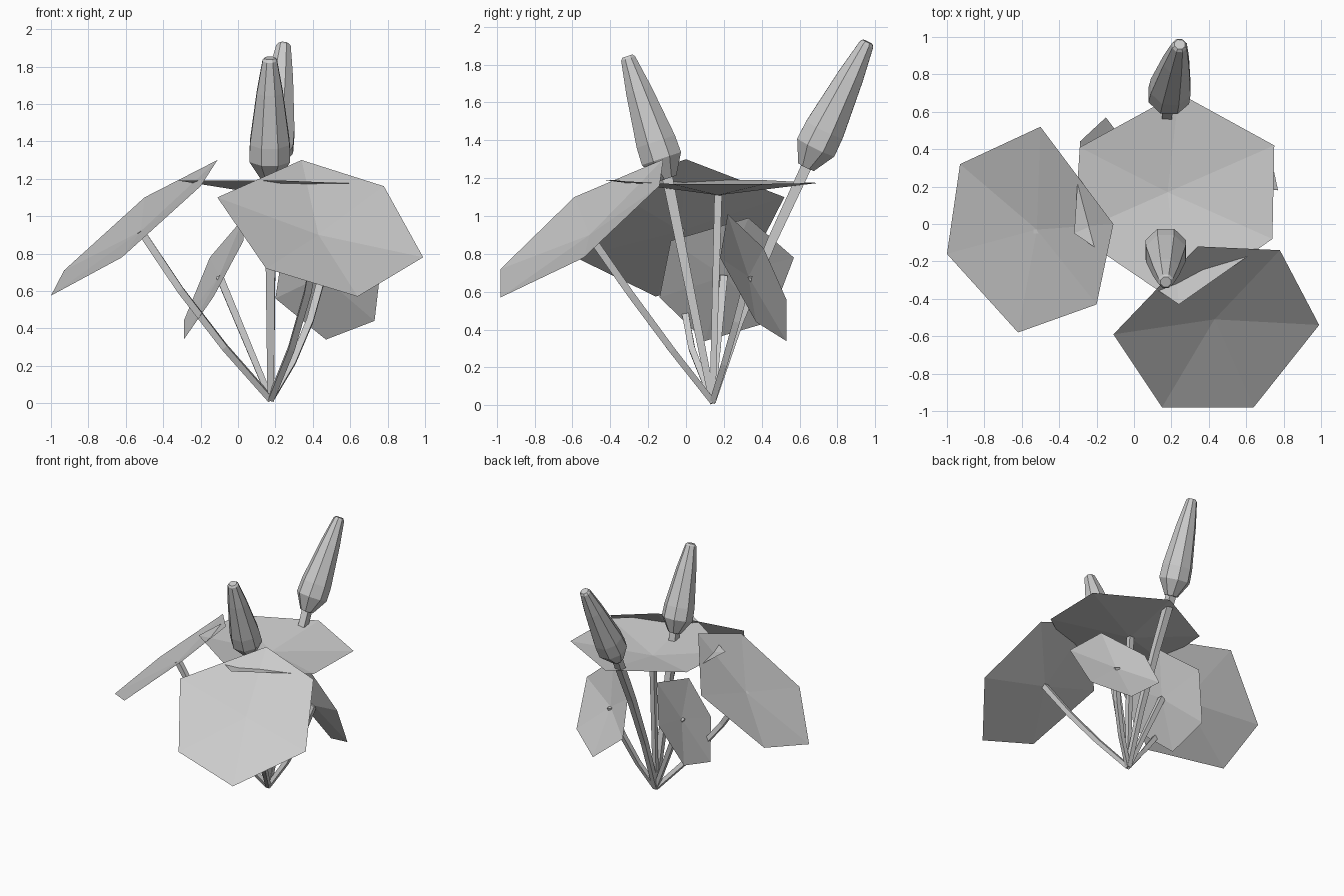
import bpy, bmesh, math
from mathutils import Vector

if "Cube" in bpy.data.objects:
    bpy.data.objects.remove(bpy.data.objects["Cube"])

BASE = Vector((0.175, 0.14, 0.02))


def add_mesh(name, bm):
    mesh = bpy.data.meshes.new(name)
    bm.to_mesh(mesh)
    bm.free()
    obj = bpy.data.objects.new(name, mesh)
    bpy.context.collection.objects.link(obj)


def tube(name, points, radii, sides):
    """Flat-faced closed tube through points with a radius at each."""
    bm = bmesh.new()
    rings = []
    for i, p in enumerate(points):
        d = (points[min(i + 1, len(points) - 1)] - points[max(i - 1, 0)]).normalized()
        u = Vector((1, 0, 0))
        u = (u - d * u.dot(d)).normalized()
        v = d.cross(u)
        ring = []
        for k in range(sides):
            a = 2 * math.pi * (k + 0.5) / sides
            ring.append(bm.verts.new(p + (u * math.cos(a) + v * math.sin(a)) * radii[i]))
        rings.append(ring)
    for a, b in zip(rings, rings[1:]):
        for k in range(sides):
            n = (k + 1) % sides
            bm.faces.new((a[k], a[n], b[n], b[k]))
    bm.faces.new(rings[0][::-1])
    bm.faces.new(rings[-1])
    add_mesh(name, bm)


def stem(name, end, bow, r0, r1):
    end, bow = Vector(end), Vector(bow)
    pts = [BASE.lerp(end, t) + bow * (4 * t * (1 - t)) for t in (0, 0.33, 0.67, 1)]
    tube(name, pts, [r0 + (r1 - r0) * t for t in (0, 0.33, 0.67, 1)], 4)


def leaf(name, center, rim, bow):
    """Six-sided shallow dish leaf on its own stem."""
    bm = bmesh.new()
    c = bm.verts.new(center)
    vs = [bm.verts.new(p) for p in rim]
    for i in range(len(vs)):
        bm.faces.new((c, vs[i], vs[(i + 1) % len(vs)]))
    bm.normal_update()
    if sum(f.normal.z for f in bm.faces) < 0:
        bmesh.ops.reverse_faces(bm, faces=bm.faces[:])
    add_mesh(name, bm)
    stem(name + "_stem", center, bow, 0.022, 0.028)


def bud(name, bottom, tip, bow):
    """Tapered closed flower bud on a stem."""
    bottom, tip = Vector(bottom), Vector(tip)
    stem(name + "_stem", bottom.lerp(tip, 0.03), bow, 0.025, 0.04)
    tube(name, [bottom.lerp(tip, t) for t in (0, 0.16, 0.3, 0.72, 0.98, 1)],
         [0.05, 0.118, 0.115, 0.075, 0.042, 0.03], 8)


# Leaves
leaf("front_leaf", (0.43, -0.51, 0.90),
     [(-0.11, -0.59, 1.10), (0.34, -0.12, 1.30), (0.78, -0.14, 1.16),
      (0.99, -0.54, 0.78), (0.64, -0.98, 0.57), (0.15, -0.98, 0.72)], (0.03, 0, -0.02))
leaf("top_leaf", (0.18, 0.17, 1.11),
     [(-0.29, 0.41, 1.19), (0.24, 0.70, 1.175), (0.75, 0.42, 1.17),
      (0.74, -0.08, 1.17), (0.24, -0.43, 1.19), (-0.32, -0.05, 1.19)], (0, 0, 0))
leaf("left_leaf", (-0.52, -0.03, 0.92),
     [(-0.11, 0.0, 1.30), (-0.50, 0.52, 1.10), (-0.93, 0.32, 0.71),
      (-1.0, -0.16, 0.575), (-0.62, -0.58, 0.78), (-0.20, -0.43, 1.16)], (-0.02, -0.06, -0.02))
leaf("small_back_left_leaf", (-0.10, 0.20, 0.68),
     [(-0.29, 0.10, 0.34), (-0.29, 0.44, 0.44), (-0.15, 0.57, 0.78),
      (0.03, 0.33, 0.99), (0.03, -0.08, 0.87), (-0.13, -0.14, 0.57)], (0, 0, 0))
leaf("small_back_right_leaf", (0.45, 0.33, 0.68),
     [(0.47, 0.53, 0.34), (0.73, 0.37, 0.44), (0.77, 0.18, 0.78),
      (0.50, 0.22, 1.01), (0.24, 0.41, 0.83), (0.20, 0.53, 0.56)], (0.03, 0, -0.02))

# Flower buds
bud("front_bud", (0.17, -0.095, 1.20), (0.17, -0.31, 1.845), (0, 0, 0))
bud("back_bud", (0.175, 0.635, 1.26), (0.245, 0.96, 1.92), (0, -0.03, 0))
